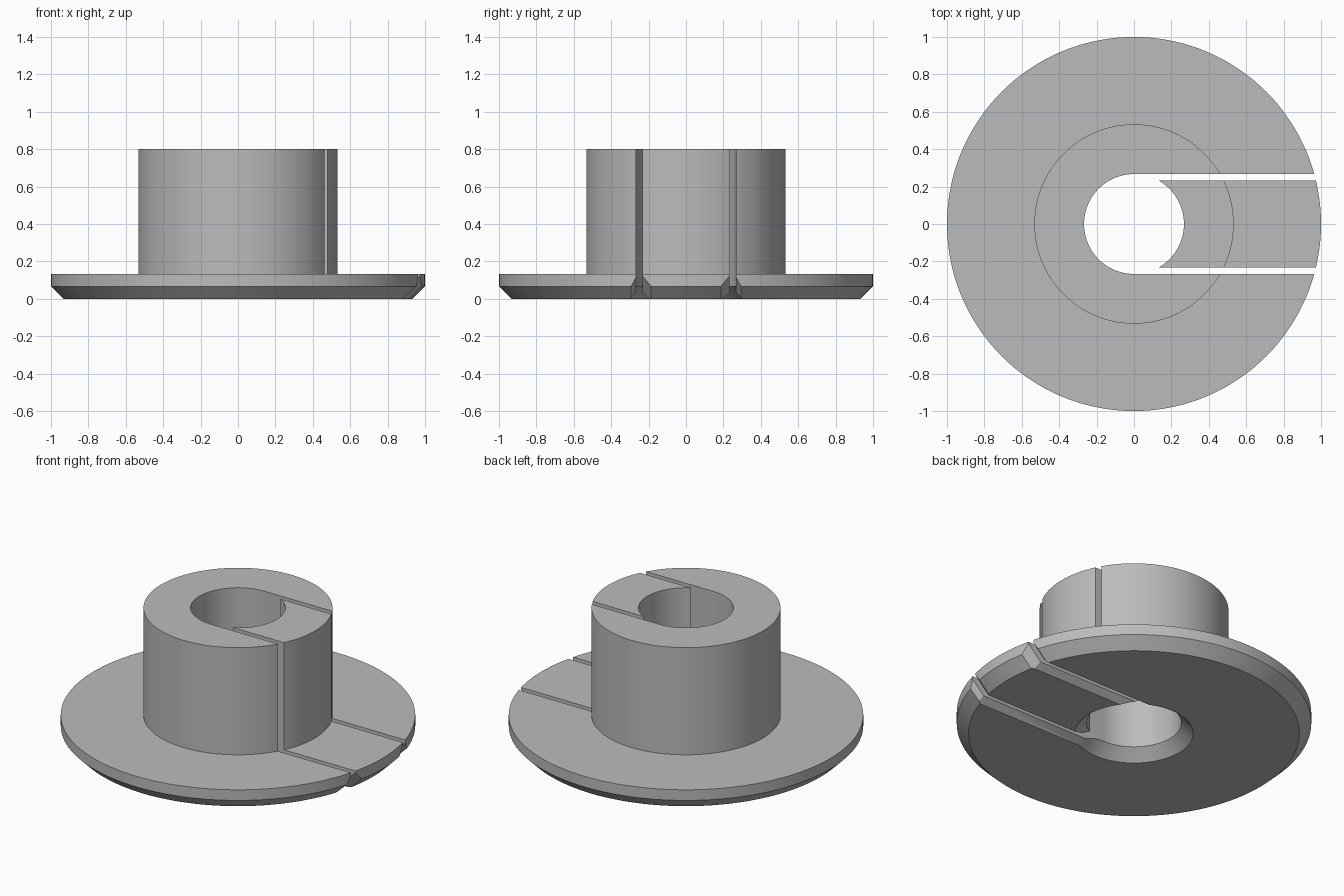
import bpy, bmesh, math

cube = bpy.data.objects.get("Cube")
if cube:
    bpy.data.objects.remove(cube, do_unlink=True)

grey = bpy.data.materials.new("plain grey")
grey.use_nodes = True
grey.diffuse_color = (0.5, 0.5, 0.5, 1)
grey.node_tree.nodes["Principled BSDF"].inputs["Base Color"].default_value = (0.5, 0.5, 0.5, 1)

SEGMENTS = 144
BORE, HUB, RIM, CHAMFER = 0.267, 0.533, 1.0, 0.067
FLANGE_TOP, HUB_TOP = 0.133, 0.8
GAP_Y = 0.25          # centre line of each gap
SLOT, KEY = 0.2668, 0.233   # half widths of slot and key


def make_object(name, verts, faces):
    bm = bmesh.new()
    points = [bm.verts.new(v) for v in verts]
    for f in faces:
        bm.faces.new([points[i] for i in f])
    bmesh.ops.recalc_face_normals(bm, faces=bm.faces)
    mesh = bpy.data.meshes.new(name)
    bm.to_mesh(mesh)
    bm.free()
    mesh.materials.append(grey)
    obj = bpy.data.objects.new(name, mesh)
    bpy.context.collection.objects.link(obj)
    return obj


def flanged_ring(name):
    """Lathed bushing with chamfered rim and bore."""
    profile = [(BORE + CHAMFER, 0), (RIM - CHAMFER, 0), (RIM, CHAMFER), (RIM, FLANGE_TOP),
               (HUB, FLANGE_TOP), (HUB, HUB_TOP), (BORE, HUB_TOP), (BORE, CHAMFER)]
    n = len(profile)
    verts, faces = [], []
    for s in range(SEGMENTS):
        a = math.tau * s / SEGMENTS
        verts += [(r * math.cos(a), r * math.sin(a), z) for r, z in profile]
        t = (s + 1) % SEGMENTS
        for i in range(n):
            j = (i + 1) % n
            faces.append((s * n + i, s * n + j, t * n + j, t * n + i))
    return make_object(name, verts, faces)


def box(name, half_y):
    verts = [(x, y, z) for x in (0, 1.5) for y in (-half_y, half_y) for z in (-0.5, 1.5)]
    faces = [(0, 1, 3, 2), (4, 5, 7, 6), (0, 1, 5, 4), (2, 3, 7, 6), (0, 2, 6, 4), (1, 3, 7, 5)]
    return make_object(name, verts, faces)


def groove(name, y):
    """V groove that runs along the underside and up the sloping rim."""
    knee = math.sqrt((RIM - CHAMFER) ** 2 - GAP_Y ** 2)
    verts = []
    for depth in (-0.02, 0.04):
        half = 0.052 - depth
        path = [(0, depth), (knee - 0.414 * depth, depth),
                (1.1, 1.1 - knee + 1.414 * depth)]
        for side in (-half, half):
            verts += [(x, y + side, z) for x, z in path]
    faces = [(0, 3, 9, 6), (2, 5, 11, 8)]
    for i in (0, 1):
        faces += [(i, i + 1, i + 4, i + 3), (i + 6, i + 7, i + 10, i + 9),
                  (i, i + 1, i + 7, i + 6), (i + 3, i + 4, i + 10, i + 9)]
    return make_object(name, verts, faces)


def boolean(obj, cutter, operation):
    mod = obj.modifiers.new("cut", "BOOLEAN")
    mod.object, mod.operation, mod.solver = cutter, operation, "EXACT"
    bpy.context.view_layer.objects.active = obj
    bpy.ops.object.modifier_apply(modifier=mod.name)


# Slotted bushing and the key that sits in its slot
bushing = flanged_ring("slotted_bushing")
key = flanged_ring("slot_key")
slot_cutter = box("slot_cutter", SLOT)
key_cutter = box("key_cutter", KEY)
boolean(bushing, slot_cutter, "DIFFERENCE")
boolean(key, key_cutter, "INTERSECT")

# Chamfers along both gaps
cutters = [slot_cutter, key_cutter]
for side in (-1, 1):
    cutter = groove("groove_cutter", side * GAP_Y)
    cutters.append(cutter)
    for part in (bushing, key):
        boolean(part, cutter, "DIFFERENCE")

for cutter in cutters:
    bpy.data.objects.remove(cutter, do_unlink=True)

# Smooth round walls with crisp edges
bpy.ops.object.select_all(action="DESELECT")
for part in (bushing, key):
    part.select_set(True)
bpy.context.view_layer.objects.active = bushing
bpy.ops.object.shade_smooth_by_angle(angle=math.radians(25))
